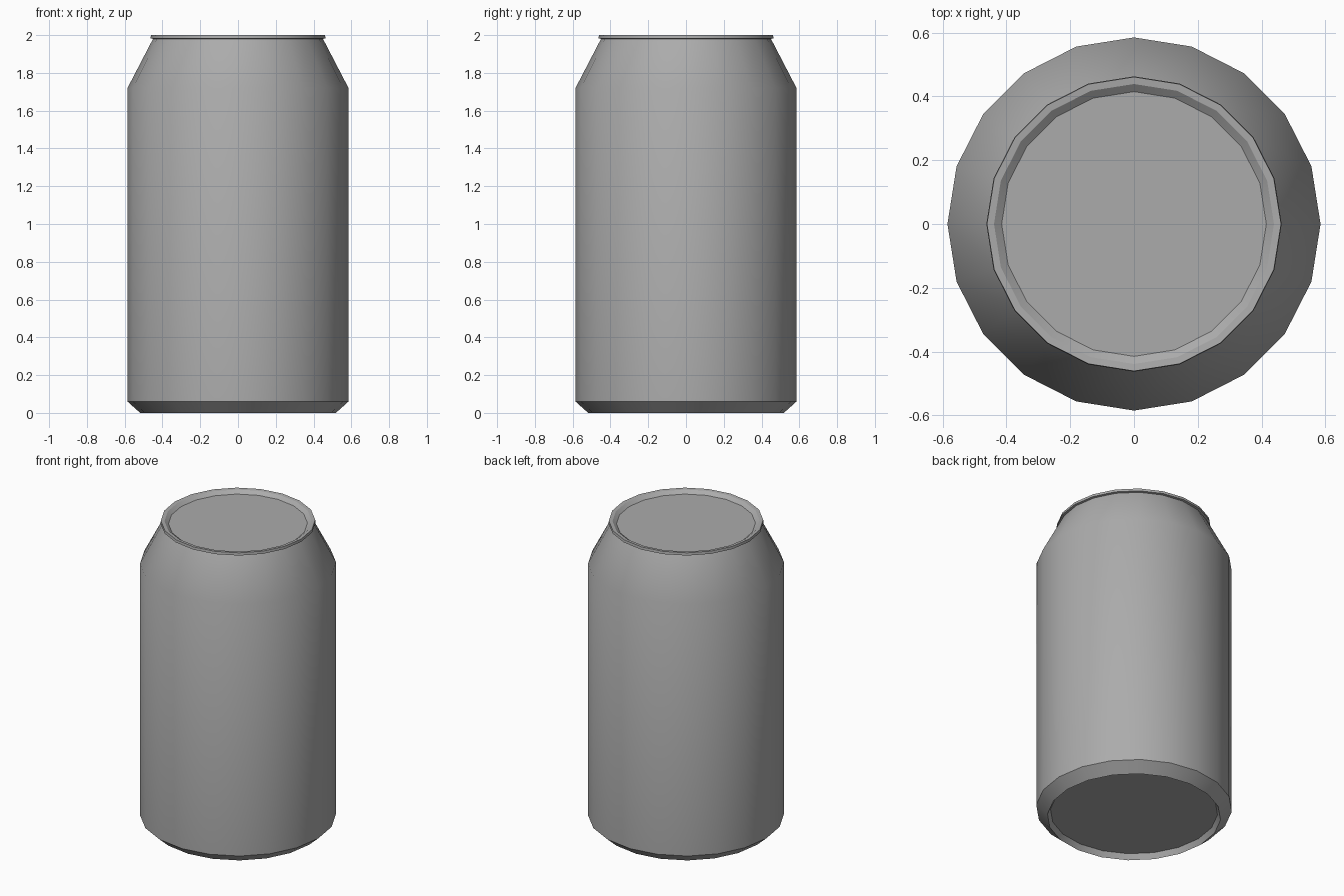
import bpy, bmesh
from math import cos, sin, tau, radians

if "Cube" in bpy.data.objects:
    bpy.data.objects.remove(bpy.data.objects["Cube"])

SIDES = 20

# Dark grey metal
metal = bpy.data.materials.new("dark_metal")
metal.diffuse_color = (0.41, 0.41, 0.41, 1)
metal.use_nodes = True
metal.node_tree.nodes["Principled BSDF"].inputs["Base Color"].default_value = metal.diffuse_color


def lathe(name, profile, cap_start=False, cap_end=False):
    """Spin (radius, z) points about the z axis, optionally closing the ends."""
    bm = bmesh.new()
    rings = [[bm.verts.new((r * cos(tau * i / SIDES), r * sin(tau * i / SIDES), z))
              for i in range(SIDES)] for r, z in profile]
    for a, b in zip(rings, rings[1:]):
        for i in range(SIDES):
            j = (i + 1) % SIDES
            bm.faces.new((a[i], a[j], b[j], b[i]))
    if cap_start:
        bm.faces.new(rings[0][::-1])
    if cap_end:
        bm.faces.new(rings[-1])
    mesh = bpy.data.meshes.new(name)
    bm.to_mesh(mesh)
    bm.free()
    mesh.materials.append(metal)
    obj = bpy.data.objects.new(name, mesh)
    bpy.context.collection.objects.link(obj)
    bpy.ops.object.select_all(action='DESELECT')
    obj.select_set(True)
    bpy.context.view_layer.objects.active = obj
    bpy.ops.object.shade_smooth_by_angle(angle=radians(33))
    return obj


# Body: recessed base, foot chamfer, straight wall, tapered shoulder
lathe("can_body", [(0.50, 0.035), (0.518, 0.0), (0.585, 0.06),
                   (0.585, 1.72), (0.45, 1.98)], cap_start=True)

# Lid: thin rolled rim dropping to a slightly sunken flat top
lathe("can_lid", [(0.45, 1.98), (0.463, 1.983), (0.461, 2.0),
                  (0.439, 1.998), (0.415, 1.979)], cap_end=True)
